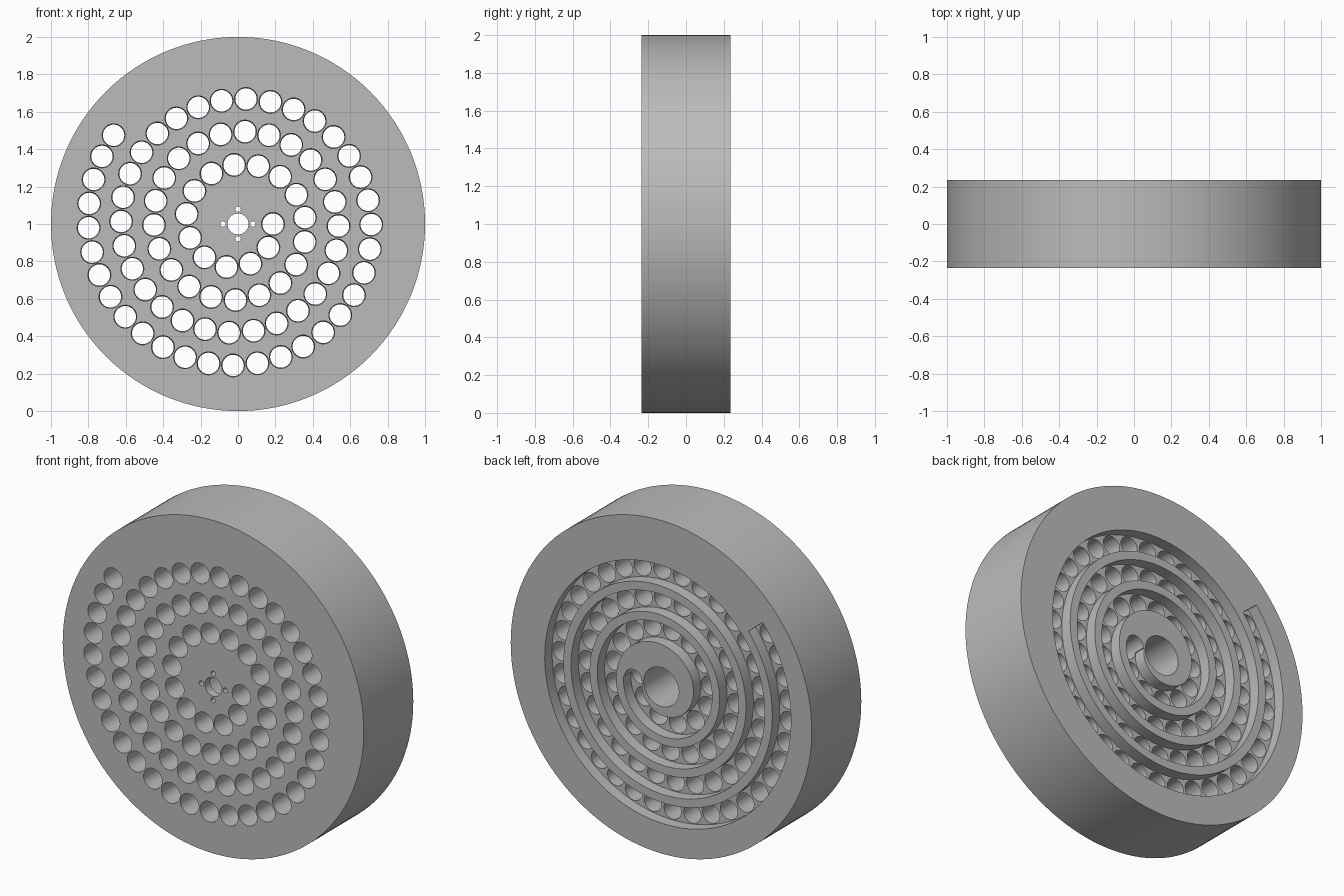
import bpy, bmesh, math
from mathutils import Matrix, Vector

cube = bpy.data.objects.get("Cube")
if cube:
    bpy.data.objects.remove(cube, do_unlink=True)

HALF = 0.235                  # half thickness of the wheel
GROOVE_DEPTH = 0.07
GROOVE_HALF = 0.062
START, PITCH = 0.187, 0.175   # spiral start radius and growth per turn
END_ANGLE = math.radians(3 * 360 + 215.5)
HOLES = 88


def radius(a):
    return START + PITCH * a / math.tau


def spiral(a, offset=0.0):
    """Point (x, z) on the spiral, shifted outward by offset."""
    r = radius(a) + offset
    return r * math.cos(a), 1 - r * math.sin(a)


def add_cylinder(bm, x, z, y0, y1, r0, r1, sides):
    """Cylinder or cone along y, radius r0 at y0 and r1 at y1."""
    turn = Matrix.Translation((x, (y0 + y1) / 2, z)) @ Matrix.Rotation(-math.pi / 2, 4, 'X')
    bmesh.ops.create_cone(bm, cap_ends=True, segments=sides, radius1=r0,
                          radius2=r1, depth=y1 - y0, matrix=turn)


def make_object(name, bm):
    bmesh.ops.recalc_face_normals(bm, faces=bm.faces)
    mesh = bpy.data.meshes.new(name)
    bm.to_mesh(mesh)
    bm.free()
    obj = bpy.data.objects.new(name, mesh)
    bpy.context.collection.objects.link(obj)
    return obj


# Solid wheel
bm = bmesh.new()
add_cylinder(bm, 0, 1, -HALF, HALF, 1, 1, 128)
wheel = make_object("wheel", bm)

grey = bpy.data.materials.new("plain grey")
grey.use_nodes = True
colour = (0.5, 0.5, 0.5, 1)
grey.diffuse_color = colour
grey.node_tree.nodes["Principled BSDF"].inputs["Base Color"].default_value = colour
wheel.data.materials.append(grey)

# Spiral groove cutter: a square section swept along the spiral
bm = bmesh.new()
steps = 300
last = END_ANGLE + 0.066 / radius(END_ANGLE)
floor, above = HALF - GROOVE_DEPTH, HALF + 0.1
previous = None
for i in range(steps + 1):
    a = last * i / steps
    section = []
    for offset, y in ((-GROOVE_HALF, floor), (GROOVE_HALF, floor),
                      (GROOVE_HALF, above), (-GROOVE_HALF, above)):
        x, z = spiral(a, offset)
        section.append(bm.verts.new((x, y, z)))
    if previous:
        for k in range(4):
            n = (k + 1) % 4
            bm.faces.new((previous[k], previous[n], section[n], section[k]))
    if i in (0, steps):
        bm.faces.new(section)
    previous = section
groove_cutter = make_object("groove_cutter", bm)

# Equal spacing of the holes by distance along the spiral
samples, lengths = 6000, [0.0]
for i in range(samples):
    a, b = (Vector(spiral(END_ANGLE * k / samples)) for k in (i, i + 1))
    lengths.append(lengths[-1] + (b - a).length)
angles, i = [], 0
for n in range(HOLES):
    goal = lengths[-1] * n / (HOLES - 1)
    while i < samples and lengths[i] < goal:
        i += 1
    angles.append(END_ANGLE * i / samples)

# Slightly tapered holes along the spiral
bm = bmesh.new()
for a in angles:
    x, z = spiral(a)
    add_cylinder(bm, x, z, -HALF - 0.05, HALF + 0.05, 0.062, 0.056, 32)
hole_cutter = make_object("hole_cutter", bm)

# Hub recess at the back
bm = bmesh.new()
add_cylinder(bm, 0, 1, -HALF + 0.05, HALF + 0.1, 0.117, 0.117, 48)
recess_cutter = make_object("recess_cutter", bm)

# Axle hole and four screw holes at the front
bm = bmesh.new()
add_cylinder(bm, 0, 1, -HALF - 0.05, 0, 0.056, 0.056, 32)
for q in range(4):
    a = q * math.pi / 2
    add_cylinder(bm, 0.08 * math.cos(a), 1 + 0.08 * math.sin(a),
                 -HALF - 0.05, 0, 0.015, 0.015, 16)
axle_cutter = make_object("axle_cutter", bm)

# Cut everything out of the wheel
for cutter in (groove_cutter, hole_cutter, recess_cutter, axle_cutter):
    cutter.hide_render = True
    cutter.hide_viewport = True
    mod = wheel.modifiers.new(cutter.name, 'BOOLEAN')
    mod.operation = 'DIFFERENCE'
    mod.solver = 'EXACT'
    mod.object = cutter

# Bake the cuts, remove the cutters and shade smooth
bpy.context.view_layer.update()
graph = bpy.context.evaluated_depsgraph_get()
result = bpy.data.meshes.new_from_object(wheel.evaluated_get(graph))
wheel.modifiers.clear()
wheel.data = result
for cutter in (groove_cutter, hole_cutter, recess_cutter, axle_cutter):
    bpy.data.objects.remove(cutter, do_unlink=True)
bpy.ops.object.select_all(action='DESELECT')
wheel.select_set(True)
bpy.context.view_layer.objects.active = wheel
bpy.ops.object.shade_smooth_by_angle(angle=math.radians(30))
